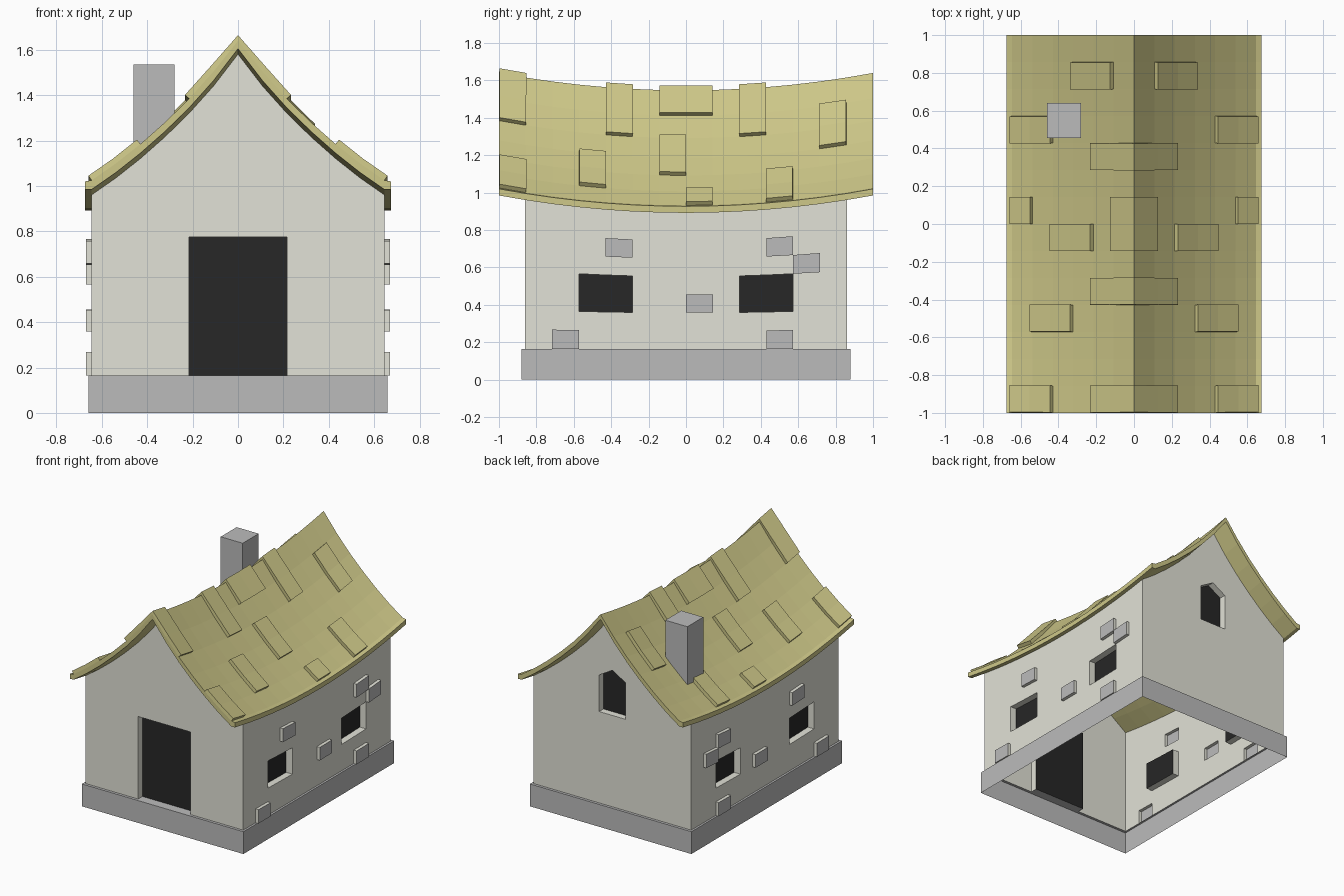
import bpy, bmesh
from mathutils import Vector

if "Cube" in bpy.data.objects:
    bpy.data.objects.remove(bpy.data.objects["Cube"])


def material(name, rgb):
    m = bpy.data.materials.new(name)
    m.diffuse_color = (*rgb, 1)
    m.use_nodes = True
    m.node_tree.nodes["Principled BSDF"].inputs["Base Color"].default_value = m.diffuse_color
    return m


PLASTER = material("plaster", (0.76, 0.76, 0.68))
STONE = material("stone", (0.5, 0.5, 0.5))
DARK = material("dark_opening", (0.02, 0.02, 0.02))
THATCH = material("thatch", (0.62, 0.58, 0.25))

STEP = 0.1075                      # width of one roof / gable column
PROFILE = [1.64, 1.505, 1.385, 1.28, 1.185, 1.1, 1.025]
SAG = 0.093
Z0, WX, WY = 0.165, 0.645, 0.86    # wall foot height and half sizes


def roof_z(x, y):
    """Top of the sagging, flared roof."""
    t = min(abs(x) / STEP, 5.999)
    i = int(t)
    z = PROFILE[i] + (PROFILE[i + 1] - PROFILE[i]) * (t - i)
    return z - SAG * (1 - y * y)


def under_z(x, y):
    return roof_z(x, y) - (0.035 if abs(x) < 0.01 else 0.04)


def finish(bm, name, mats):
    me = bpy.data.meshes.new(name)
    bm.to_mesh(me)
    bm.free()
    for m in mats:
        me.materials.append(m)
    ob = bpy.data.objects.new(name, me)
    bpy.context.collection.objects.link(ob)
    return ob


def grid(bm, nu, nv, point):
    """Grid of quads; returns faces keyed by (column, row)."""
    v = [[bm.verts.new(point(i, j)) for j in range(nv + 1)] for i in range(nu + 1)]
    return {(i, j): bm.faces.new((v[i][j], v[i + 1][j], v[i + 1][j + 1], v[i][j + 1]))
            for i in range(nu) for j in range(nv)}


def extrude(bm, faces, move, mat=None):
    """Extrude a patch by a fixed vector, or along vertex normals if a number."""
    bm.normal_update()
    out = bmesh.ops.extrude_face_region(bm, geom=faces)["geom"]
    old = [f for f in faces if f.is_valid]
    if old:
        bmesh.ops.delete(bm, geom=old, context='FACES')
    caps = [g for g in out if isinstance(g, bmesh.types.BMFace)]
    verts = {v for f in caps for v in f.verts}
    bm.normal_update()
    if isinstance(move, Vector):
        shift = {v: move for v in verts}
    else:
        shift = {}
        for v in verts:
            n = sum((f.normal for f in caps if v in f.verts), Vector())
            shift[v] = n.normalized() * move
    for v, d in shift.items():
        v.co += d
    if mat is not None:
        for f in caps:
            f.material_index = mat


# Walls: single skin, openings pushed in and stones pulled out
bm = bmesh.new()
for s in (1, -1):                                  # long side walls
    def side(i, j):
        y = s * (-WY + i * WY / 6)
        top = under_z(WX, y)
        z = top if j == 8 else Z0 + j * (top + 0.045 - Z0) / 8
        return (s * WX, y, z)
    f = grid(bm, 12, 8, side)
    col = (lambda c: c) if s == 1 else (lambda c: 11 - c)
    for c0 in (2, 8):                              # windows
        patch = [f[col(c), r] for c in (c0, c0 + 1) for r in (2, 3)]
        extrude(bm, patch, Vector((-s * 0.05, 0, 0)), 2)
    for c, r in ((1, 0), (9, 0), (6, 2), (10, 4), (3, 5), (9, 5)):
        extrude(bm, [f[col(c), r]], Vector((s * 0.024, 0, 0)), 1)


def front(i, j):
    x = (i - 6) * STEP
    return (x, -WY, (Z0, 0.775, under_z(x, -WY))[j])


def back(i, j):
    x = (6 - i) * STEP
    top = under_z(x, WY)
    return (x, WY, (Z0, 0.84, 0.84 + 0.45 * (top - 0.84), top)[j])


f = grid(bm, 12, 2, front)                         # door gable
extrude(bm, [f[c, 0] for c in range(4, 8)], Vector((0, 0.05, 0)), 2)
f = grid(bm, 12, 3, back)                          # attic window gable
extrude(bm, [f[5, 1], f[6, 1]], Vector((0, -0.05, 0)), 2)
for face in bm.faces:                              # stone door step
    c = face.calc_center_median()
    if abs(c.z - Z0) < 0.002 and abs(c.x) < 0.3:
        face.material_index = 1
bmesh.ops.remove_doubles(bm, verts=bm.verts[:], dist=0.0005)
finish(bm, "walls", [PLASTER, STONE, DARK])

# Foundation: open skirt with a narrow ledge
bm = bmesh.new()
corners = ((-1, -1), (1, -1), (1, 1), (-1, 1))
rings = [[bm.verts.new((a * x, b * y, z)) for a, b in corners]
         for x, y, z in ((0.66, 0.88, 0), (0.66, 0.88, Z0), (WX, WY, Z0))]
for lo, hi in zip(rings, rings[1:]):
    for k in range(4):
        n = (k + 1) % 4
        bm.faces.new((lo[k], lo[n], hi[n], hi[k]))
finish(bm, "foundation", [STONE])

# Roof: closed slab with sagging ridge, flared eaves and raised patches
bm = bmesh.new()
xs = [0.675 * -1] + [k * STEP for k in range(-6, 7)] + [0.675]
loops = []
for k in range(15):
    y = -1 + k / 7
    top = [(x, y, roof_z(x, y) - (0.005 if abs(x) > 0.66 else 0)) for x in xs]
    bot = [(x, y, under_z(x, y)) for x in xs]
    loops.append([bm.verts.new(p) for p in top + bot[::-1]])
N = len(loops[0])
cells = {}
for k in range(14):
    a, b = loops[k], loops[k + 1]
    for s in range(N):
        n = (s + 1) % N
        cells[s, k] = bm.faces.new((a[s], a[n], b[n], b[s]))
for lp, flip in ((loops[0], False), (loops[-1], True)):
    for s in range(14):
        q = [lp[s], lp[N - 1 - s], lp[N - 2 - s], lp[s + 1]]
        bm.faces.new(q[::-1] if flip else q)
bmesh.ops.recalc_face_normals(bm, faces=bm.faces[:])
for reach, cols in ((2, [0]), (2, [4]), (2, [9]), (1, [6, 7])):   # over the ridge
    extrude(bm, [cells[s, k] for s in range(7 - reach, 7 + reach) for k in cols], 0.025)
for i0, i1, k in ((1, 3, 12), (2, 4, 6), (3, 5, 3), (5, 6, 7), (4, 6, 10), (4, 6, 0)):
    for idx in (lambda i: 7 + i, lambda i: 6 - i):                # both slopes
        extrude(bm, [cells[idx(i), k] for i in range(i0, i1)], 0.025)
finish(bm, "thatched_roof", [THATCH])

# Chimney: box whose foot follows the roof slope
bm = bmesh.new()
bmesh.ops.create_cube(bm, size=1)
for v in bm.verts:
    x, y = -0.37 + v.co.x * 0.18, 0.548 + v.co.y * 0.186
    v.co = (x, y, 1.535 if v.co.z > 0 else roof_z(x, y) - 0.02)
finish(bm, "chimney", [STONE])
